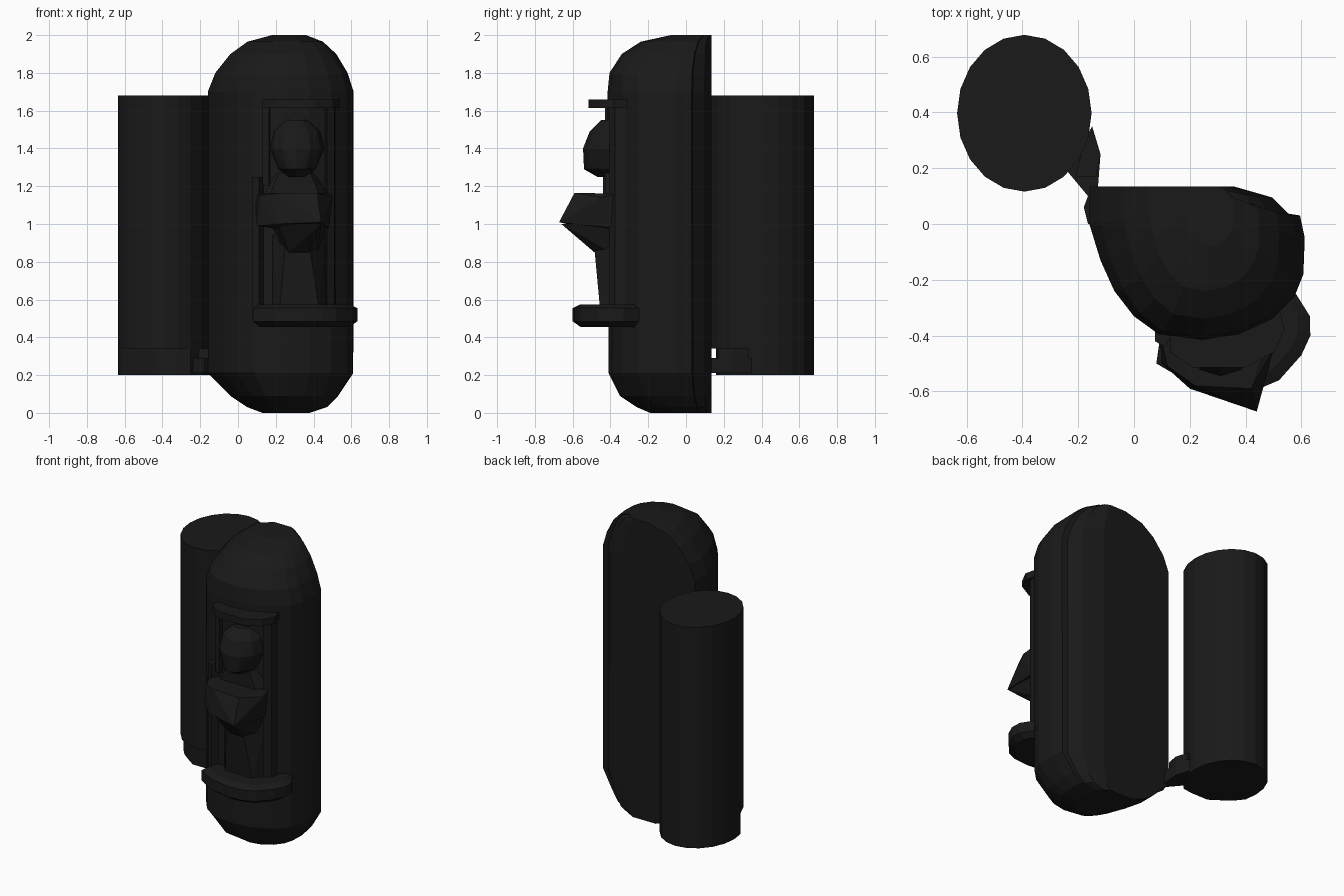
import bpy, bmesh, math
from mathutils import Vector

black = bpy.data.materials.new("black")
black.diffuse_color = (0.01, 0.01, 0.01, 1)


def finish(name, bm):
    bmesh.ops.recalc_face_normals(bm, faces=bm.faces)
    me = bpy.data.meshes.new(name)
    bm.to_mesh(me)
    bm.free()
    me.materials.append(black)
    ob = bpy.data.objects.new(name, me)
    bpy.context.collection.objects.link(ob)
    return ob


def loft(name, rings):
    """Skin a stack of equal-length point rings and cap both ends."""
    bm = bmesh.new()
    rows = [[bm.verts.new(p) for p in r] for r in rings]
    n = len(rows[0])
    for a, b in zip(rows, rows[1:]):
        for i in range(n):
            j = (i + 1) % n
            bm.faces.new((a[i], a[j], b[j], b[i]))
    bm.faces.new(rows[0][::-1])
    bm.faces.new(rows[-1])
    return finish(name, bm)


def slab(name, outline, z0, z1):
    return loft(name, [[(x, y, z) for x, y in outline] for z in (z0, z1)])


def hull(name, pts):
    bm = bmesh.new()
    for p in pts:
        bm.verts.new(p)
    res = bmesh.ops.convex_hull(bm, input=bm.verts)
    loose = {v for v in res["geom_interior"] if isinstance(v, bmesh.types.BMVert)}
    bmesh.ops.delete(bm, geom=list(loose), context='VERTS')
    return finish(name, bm)


# Main body: flat-backed capsule, section shrinks to the back centre at both ends
section = [(-0.16, 0.135), (-0.16, 0.0), (-0.12, -0.13), (-0.07, -0.24), (0.0, -0.33),
           (0.09, -0.395), (0.25, -0.415), (0.38, -0.395), (0.50, -0.34), (0.58, -0.26),
           (0.612, -0.18), (0.617, -0.05), (0.60, 0.03), (0.56, 0.035), (0.50, 0.095),
           (0.36, 0.135)]
# z, left x, right x, front y
levels = [(0.0, 0.13, 0.38, -0.19), (0.03, 0.05, 0.47, -0.26), (0.09, -0.04, 0.53, -0.35),
          (0.21, -0.16, 0.61, -0.41), (1.70, -0.16, 0.612, -0.415), (1.80, -0.12, 0.58, -0.405),
          (1.90, -0.04, 0.52, -0.34), (1.965, 0.05, 0.45, -0.24), (2.0, 0.18, 0.36, -0.08)]
rings = []
for z, xl, xr, yf in levels:
    sx, sy = (xr - xl) / 0.777, (0.135 - yf) / 0.55
    rings.append([(xl + (x + 0.16) * sx, 0.135 + (y - 0.135) * sy, z) for x, y in section])
loft("capsule_body", rings)

# Rear cylinder with a trimmed foot
N = 20
circle = [(-0.393 + 0.241 * math.cos(2 * math.pi * i / N),
           0.397 + 0.281 * math.sin(2 * math.pi * i / N)) for i in range(N)]
slab("rear_cylinder", circle, 0.34, 1.68)
foot = []
d = Vector((-0.6, -0.8))
for x, y in circle:
    over = (Vector((x, y)) - Vector((-0.393, 0.397))).dot(d) - 0.225
    if over > 0:
        x, y = x - d.x * over, y - d.y * over
    foot.append((x, max(y, 0.16)))
slab("cylinder_foot", foot, 0.20, 0.34)

# Bracket joining cylinder to body
slab("bracket_arm", [(-0.15, 0.35), (-0.12, 0.25), (-0.13, 0.12), (-0.15, 0.0), (-0.165, 0.0),
                     (-0.18, 0.06), (-0.165, 0.10), (-0.24, 0.19)], 0.21, 0.29)
slab("bracket_block", [(-0.17, 0.33), (-0.145, 0.33), (-0.12, 0.25), (-0.135, 0.17),
                       (-0.21, 0.17)], 0.28, 0.34)

# Niche ledges
slab("top_ledge", [(0.13, -0.36), (0.13, -0.46), (0.21, -0.515), (0.40, -0.515), (0.50, -0.46),
                   (0.54, -0.38), (0.52, -0.30)], 1.615, 1.66)
shelf = [(0.10, -0.36), (0.08, -0.50), (0.20, -0.57), (0.35, -0.60), (0.45, -0.59), (0.52, -0.56),
         (0.60, -0.47), (0.632, -0.40), (0.63, -0.33), (0.58, -0.25)]
mid = Vector((0.33, -0.30))
low = [mid + (Vector(p) - mid) * 0.86 for p in shelf]
loft("bottom_ledge", [[(p.x, p.y, 0.455) for p in low], [(x, y, 0.485) for x, y in shelf],
                      [(x, y, 0.555) for x, y in shelf], [(p.x, p.y, 0.575) for p in low]])

# Niche side posts
slab("left_post", [(0.075, -0.37), (0.075, -0.42), (0.11, -0.44), (0.135, -0.40)], 0.5, 1.25)
slab("upper_left_post", [(0.13, -0.39), (0.13, -0.425), (0.165, -0.43), (0.17, -0.39)], 1.2, 1.63)
slab("right_post", [(0.46, -0.35), (0.47, -0.405), (0.51, -0.375), (0.52, -0.32)], 0.55, 1.63)

# Relief figure: head, shoulders, hands, legs
head = []
for z, r, y in [(1.25, 0.05, -0.47), (1.29, 0.10, -0.54), (1.40, 0.145, -0.545),
                (1.49, 0.125, -0.51), (1.55, 0.06, -0.45)]:
    for i in range(7):
        a = math.pi * i / 6
        head.append((0.31 + r * math.cos(a), -0.38 + (y + 0.38) * math.sin(a), z))
hull("relief_head", head)
hull("relief_shoulders", [(x, y, z) for z, w in ((1.13, 0.20), (1.27, 0.12))
                          for x, y in ((0.30 - w, -0.37), (0.30 - w * 0.7, -0.43),
                                       (0.30 + w * 0.7, -0.43), (0.30 + w, -0.33))])
hull("relief_arms", [(0.09, -0.38, 1.16), (0.12, -0.51, 1.15), (0.49, -0.36, 1.16),
                     (0.22, -0.58, 1.165), (0.42, -0.59, 1.165), (0.50, -0.45, 1.14),
                     (0.44, -0.672, 1.01), (0.20, -0.59, 1.0), (0.10, -0.50, 0.99),
                     (0.11, -0.38, 0.99), (0.48, -0.40, 0.98), (0.30, -0.48, 0.96)])
hull("relief_lap", [(0.18, -0.40, 1.0), (0.21, -0.57, 1.0), (0.44, -0.66, 1.0), (0.47, -0.40, 1.0),
                    (0.27, -0.48, 0.85), (0.37, -0.485, 0.85), (0.24, -0.40, 0.84), (0.42, -0.38, 0.84)])
hull("relief_legs", [(0.18, -0.40, 0.95), (0.25, -0.48, 0.87), (0.38, -0.485, 0.87), (0.46, -0.36, 0.95),
                     (0.18, -0.40, 0.52), (0.22, -0.45, 0.55), (0.43, -0.455, 0.55), (0.48, -0.35, 0.52)])
